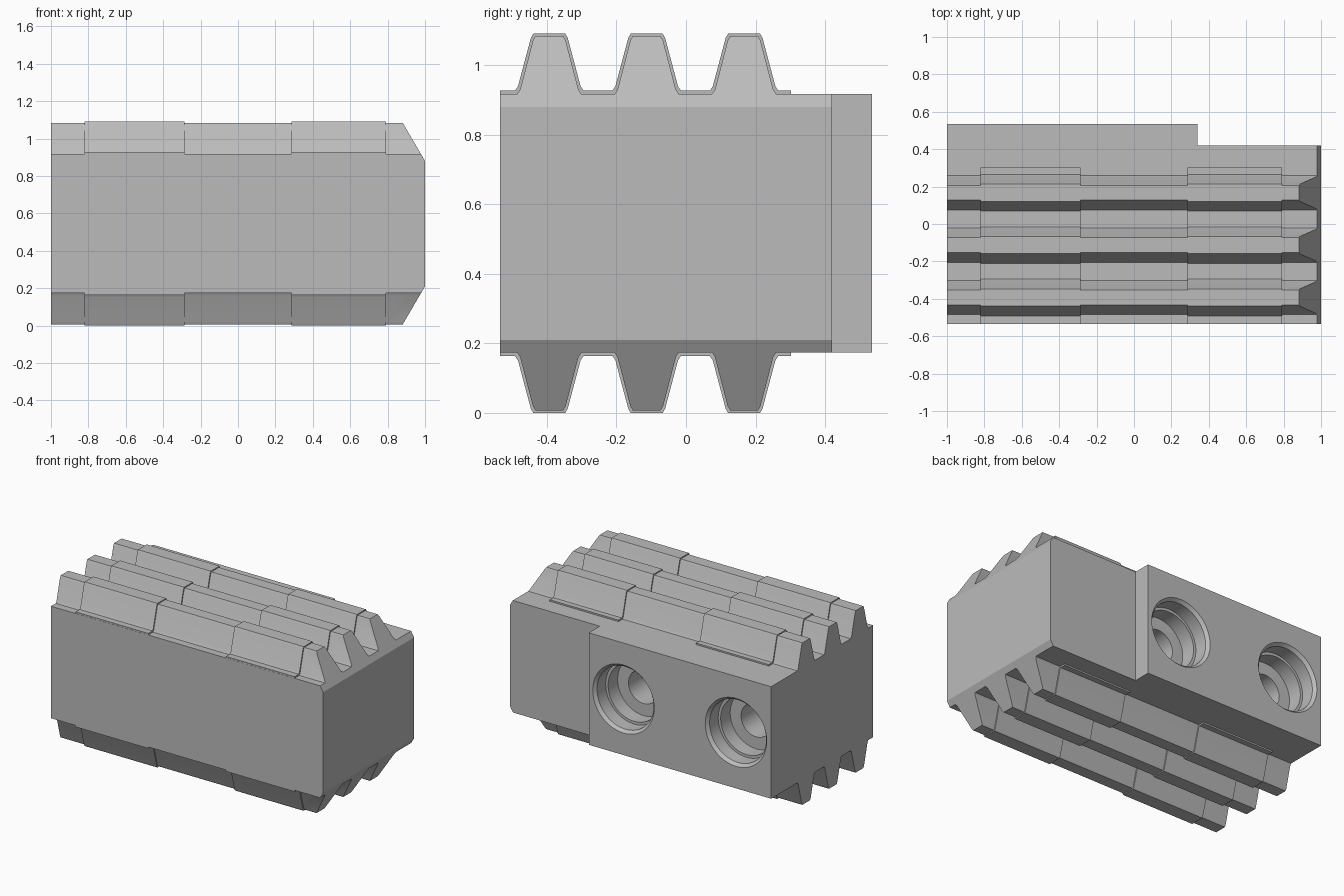
import bpy
import bmesh
import math
from mathutils import Matrix, Vector

cube = bpy.data.objects.get("Cube")
if cube:
    bpy.data.objects.remove(cube, do_unlink=True)

MID = 0.545                      # height of the mirror plane
FRONT, BACK = -0.535, 0.535
TEETH = (-0.393, -0.113, 0.167)  # tooth centres along y

steel = bpy.data.materials.new("plain grey")
steel.use_nodes = True
GREY = (0.5, 0.5, 0.5, 1)
steel.diffuse_color = GREY
steel.node_tree.nodes["Principled BSDF"].inputs["Base Color"].default_value = GREY


def finish(name, bm):
    bmesh.ops.recalc_face_normals(bm, faces=bm.faces[:])
    mesh = bpy.data.meshes.new(name)
    bm.to_mesh(mesh)
    bm.free()
    mesh.materials.append(steel)
    obj = bpy.data.objects.new(name, mesh)
    bpy.context.collection.objects.link(obj)
    return obj


def toothed_bar(name, x0, x1, front, back, root, tip, grow, chamfer=False):
    """Extrude a rack profile, toothed above and below, along x."""
    half = [(front, root)]
    for c in TEETH:
        flank = [(0.092, root), (0.084, root + 0.012),
                 (0.047, tip - 0.012), (0.040, tip)]
        half += [(c - w - grow, z) for w, z in flank]
        half += [(c + w + grow, z) for w, z in reversed(flank)]
    half.append((back, root))
    outline = half + [(y, 2 * MID - z) for y, z in reversed(half)]
    bm = bmesh.new()
    face = bm.faces.new([bm.verts.new((x0, y, z)) for y, z in outline])
    ext = bmesh.ops.extrude_face_region(bm, geom=[face])
    moved = [v for v in ext["geom"] if isinstance(v, bmesh.types.BMVert)]
    bmesh.ops.translate(bm, verts=moved, vec=(x1 - x0, 0, 0))
    if chamfer:
        # Slope the upper and lower edges of the right end
        for s in (1, -1):
            cut = bmesh.ops.bisect_plane(
                bm, geom=bm.verts[:] + bm.edges[:] + bm.faces[:],
                plane_co=Vector((1, 0, MID + s * 0.335)),
                plane_no=Vector((0.205, 0, s * 0.12)), clear_outer=True)
            edges = [e for e in cut["geom_cut"]
                     if isinstance(e, bmesh.types.BMEdge) and e.is_boundary]
            bmesh.ops.edgeloop_fill(bm, edges=edges)
    return finish(name, bm)


def box(name, lo, hi):
    lo, hi = Vector(lo), Vector(hi)
    bm = bmesh.new()
    bmesh.ops.create_cube(bm, size=1, matrix=Matrix.Translation((lo + hi) / 2)
                          @ Matrix.Diagonal((*(hi - lo), 1)))
    return finish(name, bm)


def bore(name, x):
    """Stepped, chamfered screw hole turned about y."""
    profile = [(0, -0.05), (0.276, -0.05), (0.226, 0), (0.208, 0.02),
               (0.208, 0.11), (0.19, 0.11), (0.19, 0.21),
               (0.11, 0.21), (0.11, 0.55), (0, 0.55)]
    bm = bmesh.new()
    verts = [bm.verts.new((x + r, BACK - d, MID)) for r, d in profile]
    edges = [bm.edges.new(pair) for pair in zip(verts, verts[1:])]
    bmesh.ops.spin(bm, geom=verts + edges, cent=(x, 0, MID), axis=(0, 1, 0),
                   angle=math.tau, steps=48, use_merge=False)
    bmesh.ops.remove_doubles(bm, verts=bm.verts[:], dist=0.0005)
    return finish(name, bm)


def combine(target, other, operation):
    bpy.ops.object.select_all(action='DESELECT')
    bpy.context.view_layer.objects.active = target
    target.select_set(True)
    mod = target.modifiers.new(operation.title(), 'BOOLEAN')
    mod.operation = operation
    mod.solver = 'EXACT'
    mod.object = other
    bpy.ops.object.modifier_apply(modifier=mod.name)
    bpy.data.objects.remove(other, do_unlink=True)


# Main block with three teeth above and below
block = toothed_bar("jaw_block", -1, 1, FRONT, BACK, 0.917, 1.083, 0, True)

# Slightly raised lengths of the teeth
for x0, x1 in ((-0.82, -0.285), (0.285, 0.79)):
    combine(block, toothed_bar("raised_teeth", x0, x1, FRONT + 0.001, 0.302,
                               0.927, 1.09, 0.006), 'UNION')

# Recess at the back right corner
combine(block, box("recess_cutter", (0.34, 0.42, -0.2), (1.2, 0.7, 1.3)), 'DIFFERENCE')

# Two counterbored screw holes in the back
for x in (0.085, -0.742):
    combine(block, bore("bore_cutter", x), 'DIFFERENCE')

bpy.ops.object.select_all(action='DESELECT')
block.select_set(True)
bpy.context.view_layer.objects.active = block
bpy.ops.object.shade_smooth_by_angle(angle=math.radians(20))
